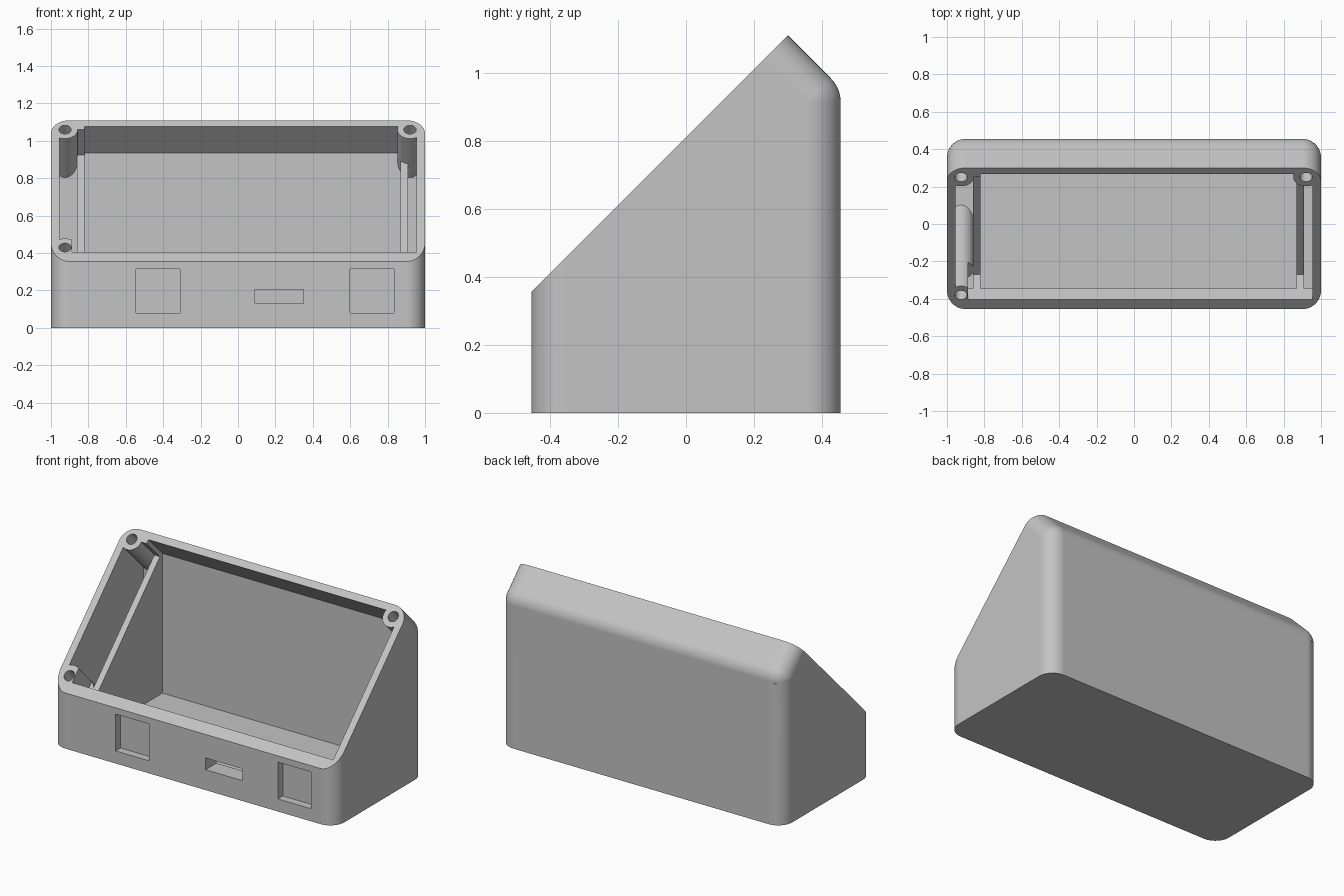
import bpy
import bmesh
from math import cos, sin, radians
from mathutils import Matrix, Vector

if "Cube" in bpy.data.objects:
    bpy.data.objects.remove(bpy.data.objects["Cube"], do_unlink=True)

plastic = bpy.data.materials.new("grey plastic")
plastic.use_nodes = True
grey = (0.55, 0.55, 0.55, 1)
plastic.diffuse_color = grey
plastic.node_tree.nodes["Principled BSDF"].inputs["Base Color"].default_value = grey


def finish(bm, name):
    bmesh.ops.recalc_face_normals(bm, faces=bm.faces)
    mesh = bpy.data.meshes.new(name)
    bm.to_mesh(mesh)
    bm.free()
    mesh.materials.append(plastic)
    obj = bpy.data.objects.new(name, mesh)
    bpy.context.collection.objects.link(obj)
    return obj


def prism(name, x0, x1, profile):
    """Extrude a (y, z) profile along x."""
    bm = bmesh.new()
    face = bm.faces.new([bm.verts.new((x0, y, z)) for y, z in profile])
    new = bmesh.ops.extrude_face_region(bm, geom=[face])["geom"]
    verts = [v for v in new if isinstance(v, bmesh.types.BMVert)]
    bmesh.ops.translate(bm, verts=verts, vec=(x1 - x0, 0, 0))
    return finish(bm, name)


def tilted_cylinder(name, x, y, radius, depth):
    """Cylinder square to the sloping rim, starting just above it."""
    bm = bmesh.new()
    place = (Matrix.Translation((x, y, y + RIM)) @ Matrix.Rotation(radians(45), 4, 'X')
             @ Matrix.Translation((0, 0, 0.1 - depth / 2)))
    bmesh.ops.create_cone(bm, cap_ends=True, segments=40, radius1=radius,
                          radius2=radius, depth=depth, matrix=place)
    return finish(bm, name)


def subtract(target, cutter):
    cutter.hide_render = True
    mod = target.modifiers.new("cut", 'BOOLEAN')
    mod.operation = 'DIFFERENCE'
    mod.solver = 'EXACT'
    mod.object = cutter
    bpy.context.view_layer.objects.active = target
    bpy.ops.object.modifier_apply(modifier=mod.name)
    bpy.data.objects.remove(cutter, do_unlink=True)


# Main sizes: the rim is the plane z = y + RIM, the back chamfer y + z = RIDGE
RIM, RIDGE = 0.81, 1.41
HALF_DEPTH, R = 0.455, 0.1
yc = HALF_DEPTH - R
tilt_sum = RIDGE - R * 2 ** 0.5

# Rounded outer body: hull of corner discs and ball-shaped top back corners
bm = bmesh.new()
for side in (-1, 1):
    cx = side * (1 - R)
    for i in range(48):
        a = radians(7.5 * i)
        dx, d = R * cos(a), R * sin(a)
        bm.verts.new((cx + dx, yc + d, 0))
        bm.verts.new((cx + dx, -yc + d, 0))
        bm.verts.new((cx + dx, -yc + d, -yc + d + RIM))
        y_top = (tilt_sum - RIM) / 2
        s = d * 0.5 ** 0.5
        bm.verts.new((cx + dx, y_top + s, y_top + RIM + s))
        for j in range(7):
            b = radians(7.5 * j)
            bm.verts.new((cx + dx, yc + d * cos(b), tilt_sum - yc + d * sin(b)))
bmesh.ops.remove_doubles(bm, verts=bm.verts, dist=0.0005)
hull = bmesh.ops.convex_hull(bm, input=bm.verts)
inner = {g for key in ("geom_interior", "geom_unused") for g in hull[key]
         if isinstance(g, bmesh.types.BMVert)}
bmesh.ops.delete(bm, geom=list(inner), context='VERTS')
bmesh.ops.dissolve_limit(bm, angle_limit=radians(0.5), verts=bm.verts, edges=bm.edges)
body = finish(bm, "enclosure_body")

# Cavity, open through the sloping rim, with a lip on the thick front wall
cavity = prism("cavity_cutter", -0.955, 0.955,
               [(-0.345, 0.045), (0.41, 0.045), (0.41, 0.936), (0.218, 1.128),
                (-0.455, 0.455), (-0.345, 0.345)])

# Support ribs with a recessed sloping ledge are left standing in the cavity
rib = [(-0.36, 0), (0.5, 0), (0.5, 0.92), (0.22, 1.2), (0.17, 1.14),
       (0.385, 0.925), (-0.27, 0.27), (-0.36, 0.355)]
for x0, x1 in ((-0.86, -0.82), (0.87, 0.91)):
    subtract(cavity, prism("support_rib", x0, x1, rib))

# Screw posts; the lower one is notched beside the panel ledge
screws = [(-0.925, 0.25), (0.92, 0.25), (-0.925, -0.38)]
for x, y in screws:
    post = tilted_cylinder("screw_post", x, y, 0.068, 1.0)
    if y < 0:
        subtract(post, prism("post_notch", -0.887, -0.8,
                             [(-0.37, 0.17), (0.1, 0.64), (-0.3, 1.04), (-0.77, 0.57)]))
    subtract(cavity, post)
subtract(body, cavity)

# Screw holes
for x, y in screws:
    subtract(body, tilted_cylinder("screw_hole", x, y, 0.033, 0.35))

# Front recesses and the through slot between them
for x0, x1, z0, z1, y_in in ((-0.545, -0.31, 0.08, 0.315, -0.405),
                             (0.6, 0.835, 0.08, 0.315, -0.405),
                             (0.09, 0.35, 0.13, 0.205, -0.3)):
    subtract(body, prism("front_cutter", x0, x1,
                         [(-0.6, z0), (y_in, z0), (y_in, z1), (-0.6, z1)]))

# Smooth rounded corners, crisp edges
bpy.ops.object.select_all(action='DESELECT')
body.select_set(True)
bpy.context.view_layer.objects.active = body
bpy.ops.object.shade_smooth_by_angle(angle=radians(25))
normals = body.modifiers.new("flat panels", 'WEIGHTED_NORMAL')
normals.keep_sharp = True
